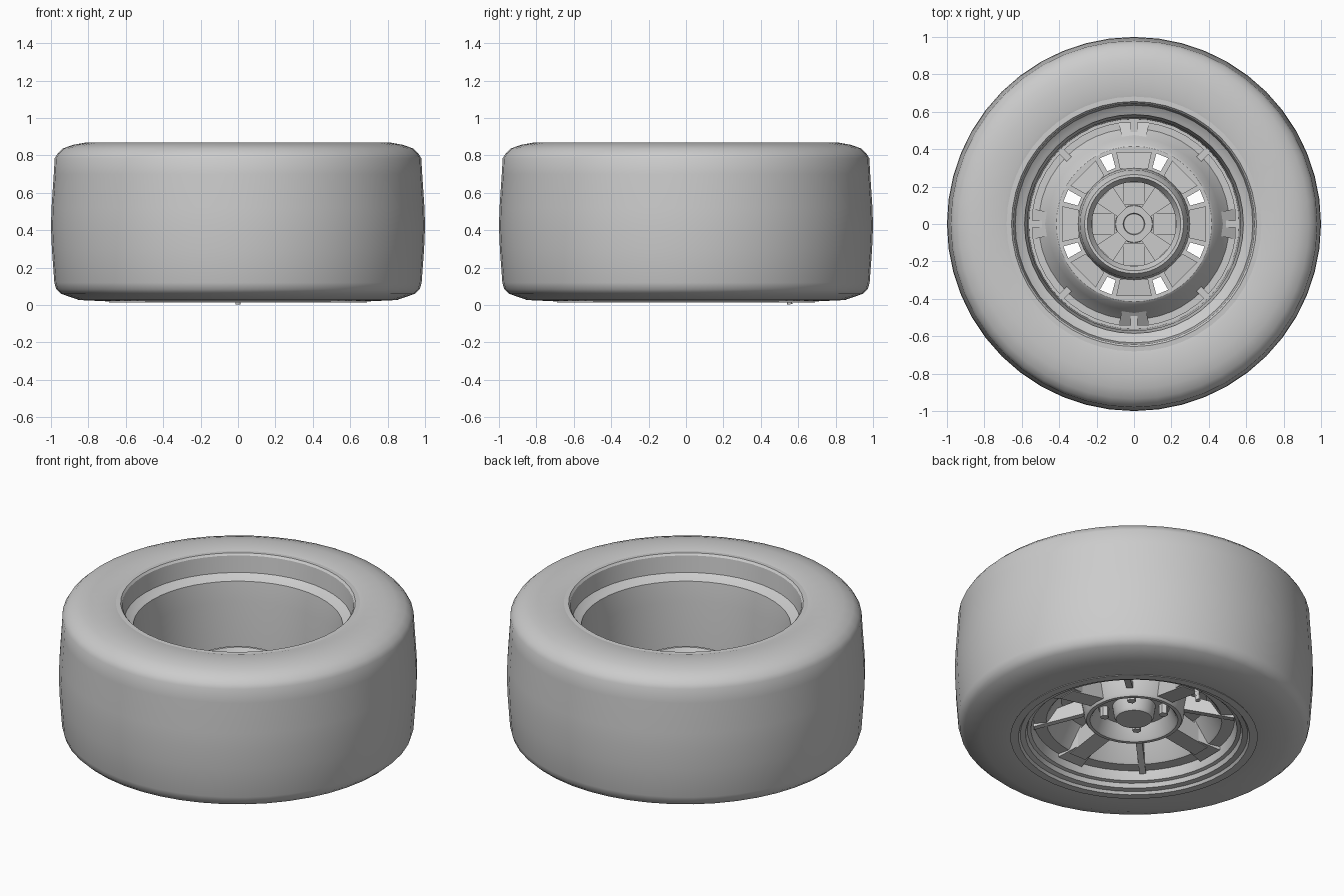
import bpy, bmesh, math
from mathutils import Matrix, Vector

if "Cube" in bpy.data.objects:
    bpy.data.objects.remove(bpy.data.objects["Cube"])

TAU = math.tau


def finish(name, bm, smooth=None):
    bmesh.ops.remove_doubles(bm, verts=bm.verts, dist=0.0005)
    bmesh.ops.recalc_face_normals(bm, faces=bm.faces)
    me = bpy.data.meshes.new(name)
    bm.to_mesh(me)
    bm.free()
    ob = bpy.data.objects.new(name, me)
    bpy.context.collection.objects.link(ob)
    if smooth:
        bpy.ops.object.select_all(action='DESELECT')
        ob.select_set(True)
        bpy.context.view_layer.objects.active = ob
        bpy.ops.object.shade_smooth_by_angle(angle=math.radians(smooth))
    return ob


def lathe(name, profile, segs, closed=True, smooth=30):
    """Revolve (radius, z) points about the z axis."""
    bm = bmesh.new()
    rings = [[bm.verts.new((r * math.cos(TAU * i / segs), r * math.sin(TAU * i / segs), z))
              for i in range(segs)] for r, z in profile]
    n = len(profile)
    for k in range(n if closed else n - 1):
        a, b = rings[k], rings[(k + 1) % n]
        for i in range(segs):
            j = (i + 1) % segs
            bm.faces.new((a[i], a[j], b[j], b[i]))
    bmesh.ops.dissolve_degenerate(bm, edges=bm.edges, dist=0.0001)
    return finish(name, bm, smooth)


def bars(name, r0, r1, w0, w1, za, zb, angles):
    """Radial tapered bars; za / zb are (bottom, top) at the inner / outer end."""
    bm = bmesh.new()
    for ang in angles:
        rot = Matrix.Rotation(math.radians(ang), 3, 'Z')
        v = [bm.verts.new(rot @ Vector((r, s * w, z)))
             for r, w, zz in ((r0, w0, za), (r1, w1, zb)) for z in zz for s in (-1, 1)]
        for f in ((0, 1, 3, 2), (4, 5, 7, 6), (0, 1, 5, 4), (2, 3, 7, 6), (0, 2, 6, 4), (1, 3, 7, 5)):
            bm.faces.new([v[i] for i in f])
    return finish(name, bm)


def rods(name, radius, ends, segs=12):
    """Cylinders between point pairs."""
    bm = bmesh.new()
    for a, b in ends:
        a, b = Vector(a), Vector(b)
        m = Matrix.Translation((a + b) / 2) @ (b - a).to_track_quat('Z', 'Y').to_matrix().to_4x4()
        bmesh.ops.create_cone(bm, cap_ends=True, segments=segs, radius1=radius,
                              radius2=radius, depth=(b - a).length, matrix=m)
    return finish(name, bm, 30)


axes = [0, 90, 180, 270]
diagonals = [45, 135, 225, 315]
eighths = axes + diagonals

# Tyre
lathe("tyre", [(.66, .855), (.70, .866), (.82, .868), (.88, .857), (.935, .838), (.965, .81),
               (.98, .785), (.985, .70), (.997, .52), (1.0, .42), (.995, .30), (.982, .12),
               (.972, .085), (.945, .06), (.85, .027), (.70, .02), (.66, .025)],
      48, smooth=45)

# Rim barrel with stepped lips at both ends
lathe("rim_barrel", [(.56, .12), (.562, .20), (.57, .60), (.585, .72), (.60, .728), (.615, .735),
                     (.635, .75), (.645, .85), (.655, .862), (.70, .86), (.67, .70), (.62, .40),
                     (.64, .10), (.69, .015), (.645, .015), (.635, .03), (.605, .035),
                     (.595, .06), (.575, .065)], 48)

# Wheel face: dished disc with eight small windows
dish = lathe("wheel_face", [(.568, .12), (.49, .12), (.48, .13), (.405, .25), (.29, .26),
                            (.29, .295), (.415, .295), (.43, .285), (.46, .23), (.51, .17),
                            (.568, .17)], 48)
cutter = bars("window_cutter", .315, .395, .024, .034, (.1, .5), (.1, .5),
              [22.5 + 45 * i for i in range(8)])
cutter.hide_render = True
cutter.hide_viewport = True
mod = dish.modifiers.new("windows", 'BOOLEAN')
mod.operation = 'DIFFERENCE'
mod.solver = 'EXACT'
mod.object = cutter

# Broad spokes, with a fork at the outer end, and thin stiffening ribs between
bars("spokes", .26, .49, .055, .055, (.14, .27), (.105, .2), axes)
bars("spoke_feet", .40, .555, .05, .085, (.125, .26), (.10, .16), axes)
bars("thin_ribs", .28, .56, .018, .018, (.17, .27), (.10, .16), diagonals)

# Hub bowl with centre cap and rear tube
lathe("hub", [(0, .13), (.10, .13), (.11, .145), (.12, .21), (.20, .21), (.235, .135),
              (.245, .125), (.265, .125), (.275, .14), (.295, .25), (.30, .30), (.29, .43),
              (.265, .47), (.25, .47), (.225, .43), (.225, .28), (.10, .28), (.098, .30),
              (.058, .30), (.054, .285), (0, .285)], 40, closed=False)
bars("hub_pads", .105, .222, .06, .06, (.27, .30), (.27, .30), axes)
bars("hub_arms", .09, .222, .035, .06, (.27, .315), (.27, .315), diagonals)

# Lug nuts in the bowl
rods("lug_nuts", .025, [((.165 * math.cos(math.radians(a)), .165 * math.sin(math.radians(a)), .15),
                         (.165 * math.cos(math.radians(a)), .165 * math.sin(math.radians(a)), .22))
                        for a in diagonals], 6)

# Rear reinforcement: raised blocks round the hub and dividers in the outer channel
bars("rear_blocks", .295, .385, .075, .095, (.28, .32), (.28, .31), axes)
bars("rear_diagonal_blocks", .295, .385, .07, .095, (.28, .32), (.28, .31), diagonals)
bars("channel_dividers", .49, .565, .018, .018, (.15, .20), (.15, .20), eighths)
lathe("channel_ring", [(.545, .16), (.545, .195), (.562, .195), (.562, .16)], 48)

# Valve stem
rods("valve_stem", .014, [((0, .555, .004), (0, .535, .14))])
